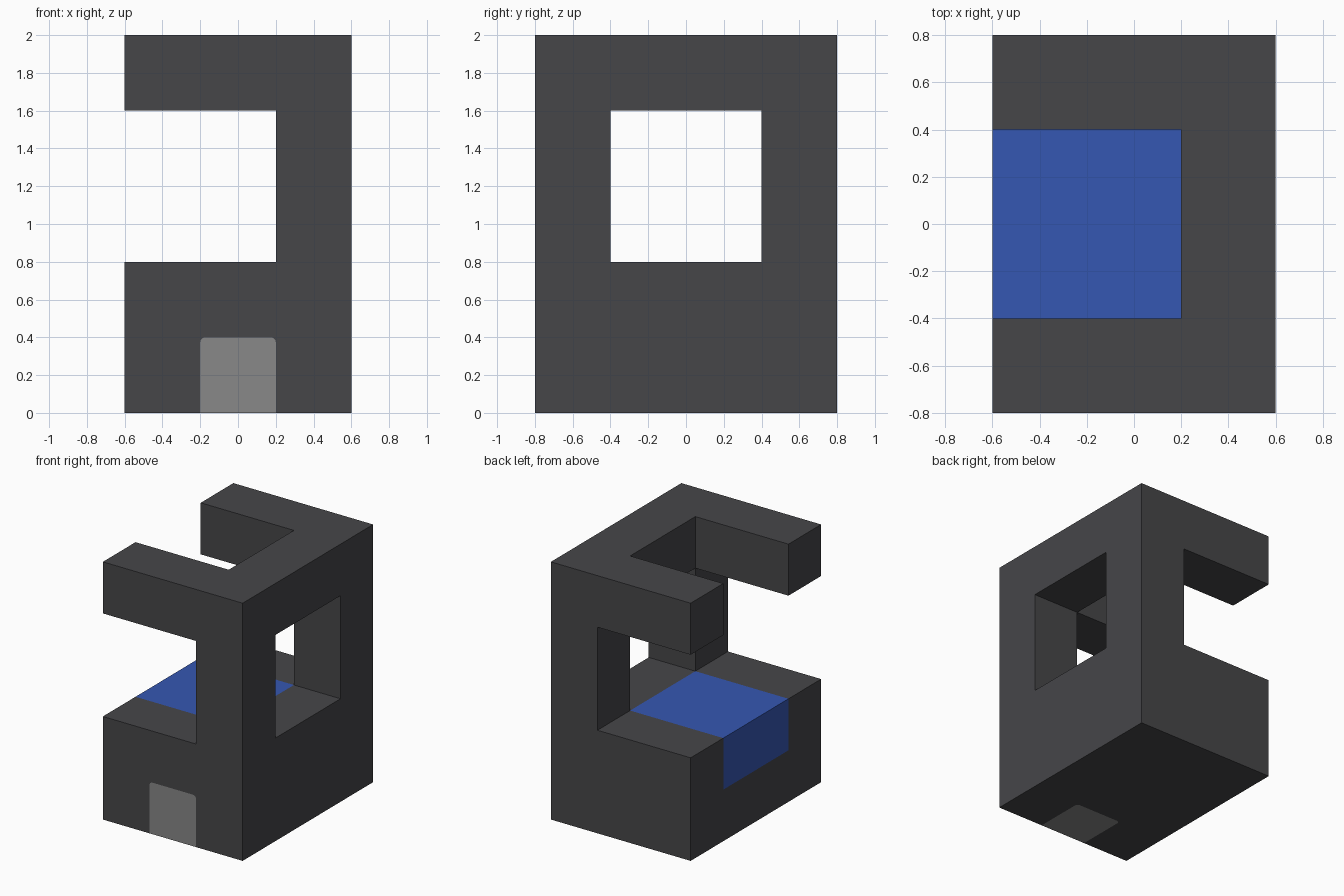
import bpy
import bmesh
from mathutils import Vector

cube = bpy.data.objects.get("Cube")
if cube:
    bpy.data.objects.remove(cube, do_unlink=True)


def material(name, colour):
    mat = bpy.data.materials.new(name)
    mat.use_nodes = True
    mat.diffuse_color = (*colour, 1)
    mat.node_tree.nodes["Principled BSDF"].inputs["Base Color"].default_value = (*colour, 1)
    return mat


charcoal = material("charcoal", (0.061, 0.061, 0.066))
blue = material("blue", (0.036, 0.095, 0.445))
grey = material("grey", (0.246, 0.246, 0.246))


def box(name, low, high, mat, bevel=0):
    """Box between two corners, optionally with rounded edges."""
    low, high = Vector(low), Vector(high)
    bm = bmesh.new()
    bmesh.ops.create_cube(bm, size=1)
    bmesh.ops.scale(bm, vec=high - low, verts=bm.verts)
    bmesh.ops.translate(bm, vec=(low + high) / 2, verts=bm.verts)
    if bevel:
        bmesh.ops.bevel(bm, geom=bm.edges[:], offset=bevel, segments=3,
                        profile=0.5, affect='EDGES')
    mesh = bpy.data.meshes.new(name)
    bm.to_mesh(mesh)
    bm.free()
    mesh.materials.append(mat)
    obj = bpy.data.objects.new(name, mesh)
    bpy.context.collection.objects.link(obj)
    return obj


def combine(target, tool, operation):
    """Apply a boolean of tool to target."""
    mod = target.modifiers.new("boolean", 'BOOLEAN')
    mod.operation, mod.object, mod.solver = operation, tool, 'EXACT'
    with bpy.context.temp_override(object=target, active_object=target):
        bpy.ops.object.modifier_apply(modifier=mod.name)


def carve(target, low, high, bevel=0):
    """Remove a box from target."""
    cutter = box("cutter", low, high, charcoal, bevel)
    combine(target, cutter, 'DIFFERENCE')
    bpy.data.objects.remove(cutter, do_unlink=True)


# Frame body: solid block with side notch, side window and roof opening
body = box("frame_body", (-0.6, -0.8, 0), (0.6, 0.8, 2), charcoal)
carve(body, (-0.7, -0.9, 0.8), (0.2, 0.9, 1.6))
carve(body, (0.1, -0.4, 0.8), (0.7, 0.4, 1.6))
carve(body, (-0.7, -0.4, 1.5), (0.2, 0.4, 2.1))

# Flush inlays: seat block and front foot block, overshooting the outer faces
inlays = [
    ("seat_inlay", (-0.7, -0.4, 0.4), (0.2, 0.4, 0.9), blue, 0),
    ("front_foot_inlay", (-0.2, -0.9, -0.1), (0.2, -0.4, 0.4), grey, 0.025),
]
for name, low, high, mat, bevel in inlays:
    part = box(name, low, high, mat, bevel)
    combine(part, body, 'INTERSECT')
    carve(body, low, high, bevel)
    part.data.materials.clear()
    part.data.materials.append(mat)
    for face in part.data.polygons:
        face.material_index = 0
